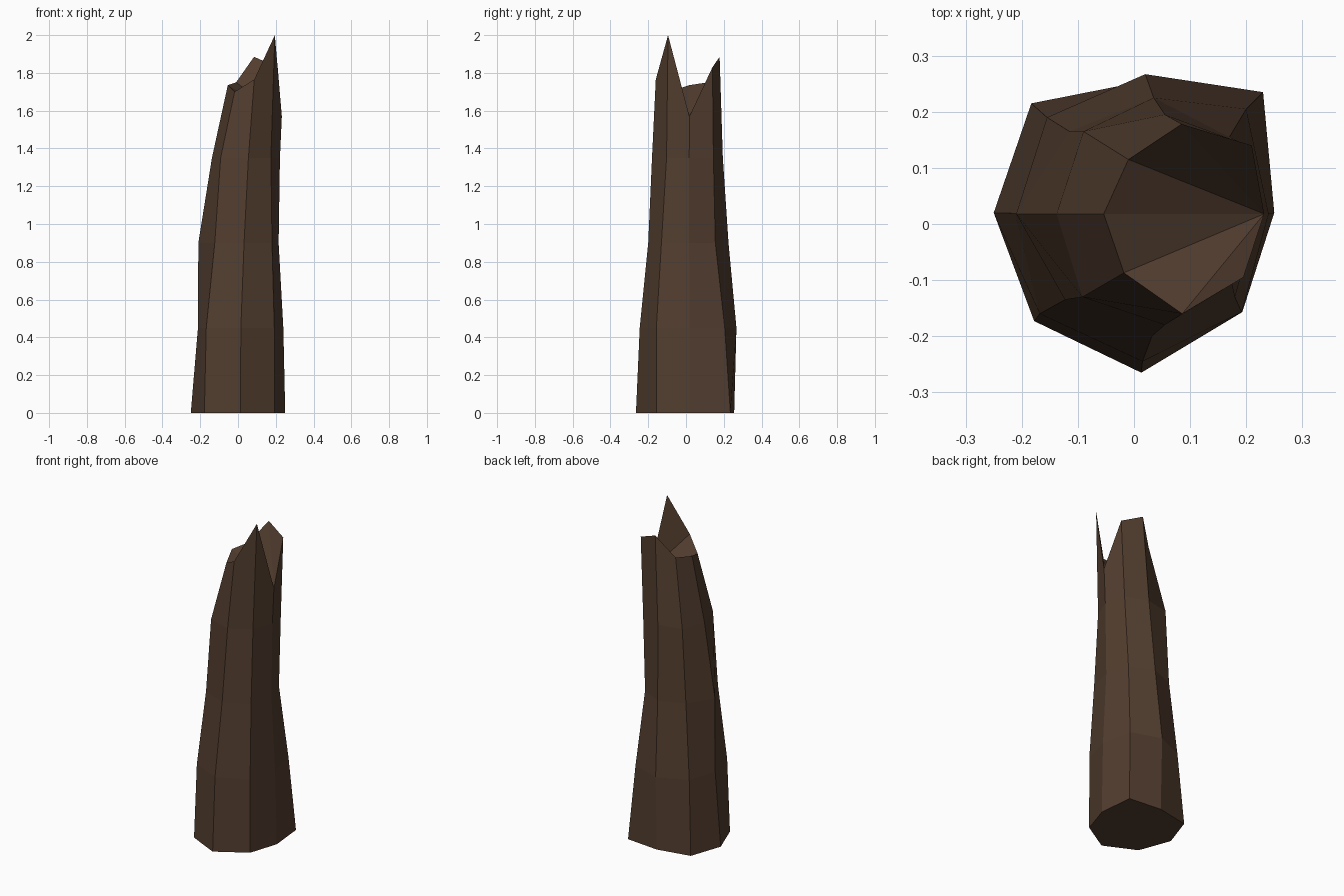
import bpy, bmesh

# Bark colour
bark = bpy.data.materials.new("dark_bark")
bark.diffuse_color = (0.085, 0.047, 0.028, 1)

# Eight bark ridges, counter-clockwise from the right: (x, y) at each height
LEVELS = (0, 0.45, 0.9, 1.35)
RIDGES = [
    [(0.25, 0.02), (0.24, 0.018), (0.215, 0.017), (0.222, 0.017), (0.232, 0.018)],
    [(0.23, 0.235), (0.2, 0.205), (0.17, 0.155), (0.19, 0.145), (0.21, 0.14)],
    [(0.02, 0.255), (0.02, 0.267), (0.035, 0.225), (0.055, 0.195), (0.085, 0.178)],
    [(-0.183, 0.215), (-0.155, 0.19), (-0.115, 0.165), (-0.09, 0.165), (-0.01, 0.115)],
    [(-0.25, 0.02), (-0.212, 0.019), (-0.21, 0.018), (-0.138, 0.018), (-0.054, 0.018)],
    [(-0.178, -0.173), (-0.168, -0.16), (-0.123, -0.135), (-0.092, -0.13), (-0.018, -0.087)],
    [(0.013, -0.265), (0.015, -0.245), (0.032, -0.2), (0.055, -0.18), (0.086, -0.16)],
    [(0.193, -0.157), (0.192, -0.157), (0.18, -0.13), (0.174, -0.103), (0.195, -0.095)],
]
# Height of the snapped end of each ridge
BREAK = (1.57, 1.83, 1.885, 1.75, 1.735, 1.7, 1.765, 2.0)

bm = bmesh.new()
cols = []
for path, top in zip(RIDGES, BREAK):
    cols.append([bm.verts.new((x, y, z)) for (x, y), z in zip(path, LEVELS + (top,))])

# Bark sides
for i, a in enumerate(cols):
    b = cols[(i + 1) % 8]
    for k in range(4):
        bm.faces.new((a[k], b[k], b[k + 1], a[k + 1]))

# Flat base and splintered break fanning from the lowest point
bm.faces.new([c[0] for c in reversed(cols)])
for i in range(1, 7):
    bm.faces.new((cols[0][4], cols[i][4], cols[i + 1][4]))

mesh = bpy.data.meshes.new("broken_trunk")
bm.to_mesh(mesh)
bm.free()
mesh.materials.append(bark)
trunk = bpy.data.objects.new("broken_trunk", mesh)
bpy.context.collection.objects.link(trunk)
